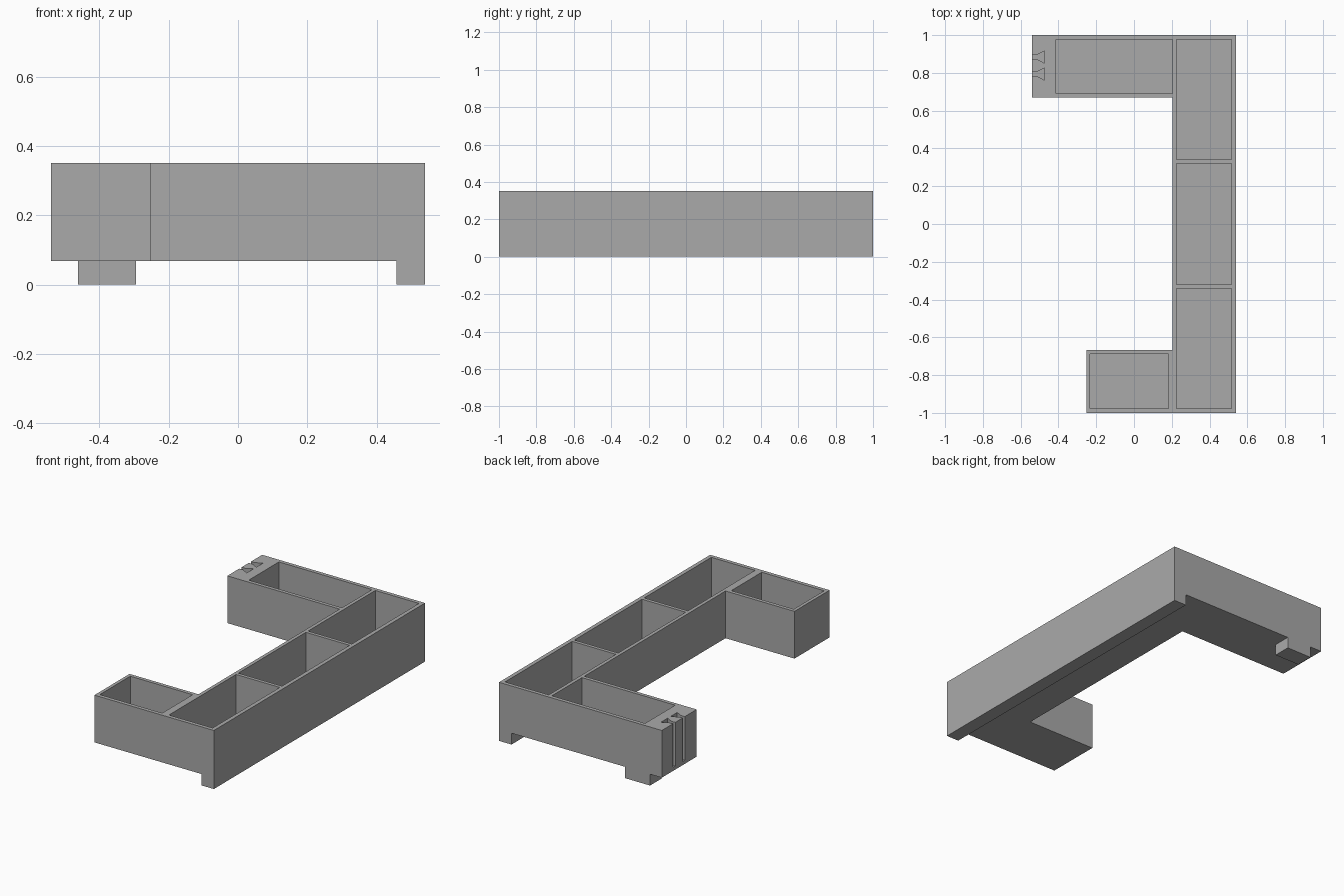
import bpy
import bmesh

default = bpy.data.objects.get("Cube")
if default:
    bpy.data.objects.remove(default, do_unlink=True)

# One plain grey for everything
grey = bpy.data.materials.new("grey")
grey.use_nodes = True
colour = (0.4, 0.4, 0.4, 1)
grey.diffuse_color = colour
grey.node_tree.nodes["Principled BSDF"].inputs["Base Color"].default_value = colour

UNDERSIDE, FLOOR, TOP = 0.068, 0.09, 0.351
ABOVE = 0.5


def rect(x0, x1, y0, y1):
    return [(x0, y0), (x1, y0), (x1, y1), (x0, y1)]


def prisms(name, outlines, z0, z1):
    """Extrude counter-clockwise outlines upward into one object."""
    bm = bmesh.new()
    for outline in outlines:
        face = bm.faces.new([bm.verts.new((x, y, z0)) for x, y in outline])
        out = bmesh.ops.extrude_face_region(bm, geom=[face], use_keep_orig=True)
        moved = [v for v in out["geom"] if isinstance(v, bmesh.types.BMVert)]
        bmesh.ops.translate(bm, verts=moved, vec=(0, 0, z1 - z0))
    bmesh.ops.recalc_face_normals(bm, faces=bm.faces)
    mesh = bpy.data.meshes.new(name)
    bm.to_mesh(mesh)
    bm.free()
    mesh.materials.append(grey)
    obj = bpy.data.objects.new(name, mesh)
    bpy.context.collection.objects.link(obj)
    return obj


def dovetail(y):
    """Slot with a straight mouth that flares inward from the arm end."""
    half = [(-0.58, 0.011), (-0.515, 0.011), (-0.475, 0.032)]
    return [(x, y - w) for x, w in half] + [(x, y + w) for x, w in reversed(half)]


# Bracket-shaped tray body: long beam, long back arm, short front arm
tray = prisms("tray_body", [[
    (-0.252, -1), (0.54, -1), (0.54, 1), (-0.54, 1),
    (-0.54, 0.67), (0.205, 0.67), (0.205, -0.667), (-0.252, -0.667),
]], UNDERSIDE, TOP)

# Open compartments and the two connector slots
pockets = [rect(0.226, 0.516, a, b)
           for a, b in ((-0.977, -0.341), (-0.32, 0.32), (0.341, 0.977))]
pockets.append(rect(-0.413, 0.205, 0.692, 0.977))
pockets.append(rect(-0.232, 0.182, -0.977, -0.689))
slots = [dovetail(y) for y in (0.884, 0.794)]
cutter = prisms("pocket_cutter", pockets + slots, FLOOR, ABOVE)
cutter.hide_render = True

cut = tray.modifiers.new("pockets", 'BOOLEAN')
cut.operation = 'DIFFERENCE'
cut.solver = 'EXACT'
cut.object = cutter
bpy.context.view_layer.objects.active = tray
bpy.ops.object.modifier_apply(modifier=cut.name)
bpy.data.objects.remove(cutter, do_unlink=True)

# Lip along the outer side and a small foot under the back arm
prisms("side_lip", [rect(0.457, 0.54, -1, 1)], 0, UNDERSIDE)
prisms("arm_foot", [rect(-0.462, -0.295, 0.893, 1)], 0, UNDERSIDE)
